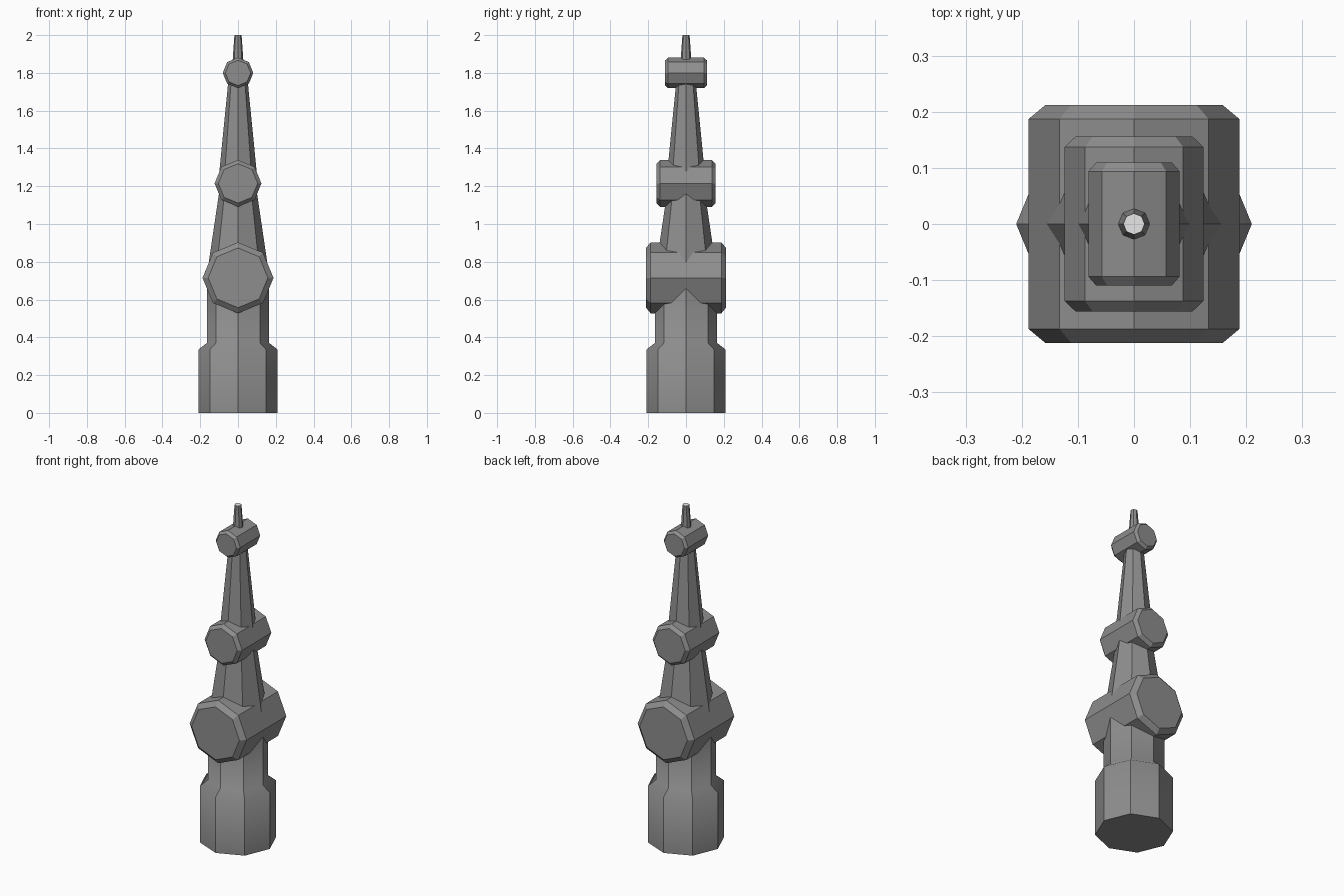
import bpy, bmesh, math
from mathutils import Matrix

if "Cube" in bpy.data.objects:
    bpy.data.objects.remove(bpy.data.objects["Cube"])


def material(name, v):
    m = bpy.data.materials.new(name)
    m.diffuse_color = (v, v, v, 1)
    m.use_nodes = True
    m.node_tree.nodes["Principled BSDF"].inputs["Base Color"].default_value = m.diffuse_color
    return m


GREY = material("stone grey", 0.27)
PALE = material("pale grey", 0.8)


def octagon_loft(name, profile, matrix=Matrix(), smooth_bands=False):
    """Stack eight-sided rings (radius, height) along z and cap both ends."""
    bm = bmesh.new()
    rings = [[bm.verts.new((r * math.cos(i * math.pi / 4),
                            r * math.sin(i * math.pi / 4), z)) for i in range(8)]
             for r, z in profile]
    for low, high in zip(rings, rings[1:]):
        for i in range(8):
            j = (i + 1) % 8
            bm.faces.new((low[i], low[j], high[j], high[i])).smooth = smooth_bands
    bm.faces.new(rings[0][::-1])
    bm.faces.new(rings[-1])
    if smooth_bands:
        # keep the upright corners and the end rims crisp
        for e in bm.edges:
            upright = abs(e.verts[0].co.z - e.verts[1].co.z) > 1e-4
            rim = any(len(f.verts) == 8 for f in e.link_faces)
            e.smooth = not (upright or rim)
    bm.transform(matrix)
    mesh = bpy.data.meshes.new(name)
    bm.to_mesh(mesh)
    bm.free()
    mesh.materials.append(GREY)
    obj = bpy.data.objects.new(name, mesh)
    bpy.context.collection.objects.link(obj)
    return obj


# Vertical parts: plinth with shoulder, then two tapered shafts
octagon_loft("base_column", [(0.21, 0), (0.21, 0.335), (0.165, 0.37), (0.165, 0.715)],
             smooth_bands=True)
octagon_loft("middle_shaft", [(0.167, 0.715), (0.093, 1.215)])
octagon_loft("upper_shaft", [(0.105, 1.215), (0.047, 1.80)])

# Thin spike with a pale tip
spike = octagon_loft("spike", [(0.033, 1.80), (0.019, 2.0)])
spike.data.materials.append(PALE)
for p in spike.data.polygons:
    if p.normal.z > 0.9:
        p.material_index = 1

# Horizontal drums with chamfered ends: radius, end radius, half length, chamfer, height
for name, r, end, half, bevel, z in (("lower_drum", 0.188, 0.158, 0.212, 0.025, 0.715),
                                     ("middle_drum", 0.124, 0.104, 0.156, 0.019, 1.215),
                                     ("upper_drum", 0.081, 0.067, 0.110, 0.016, 1.80)):
    octagon_loft(name, [(end, -half), (r, bevel - half), (r, half - bevel), (end, half)],
                 Matrix.Translation((0, 0, z)) @ Matrix.Rotation(math.pi / 2, 4, 'X'))
